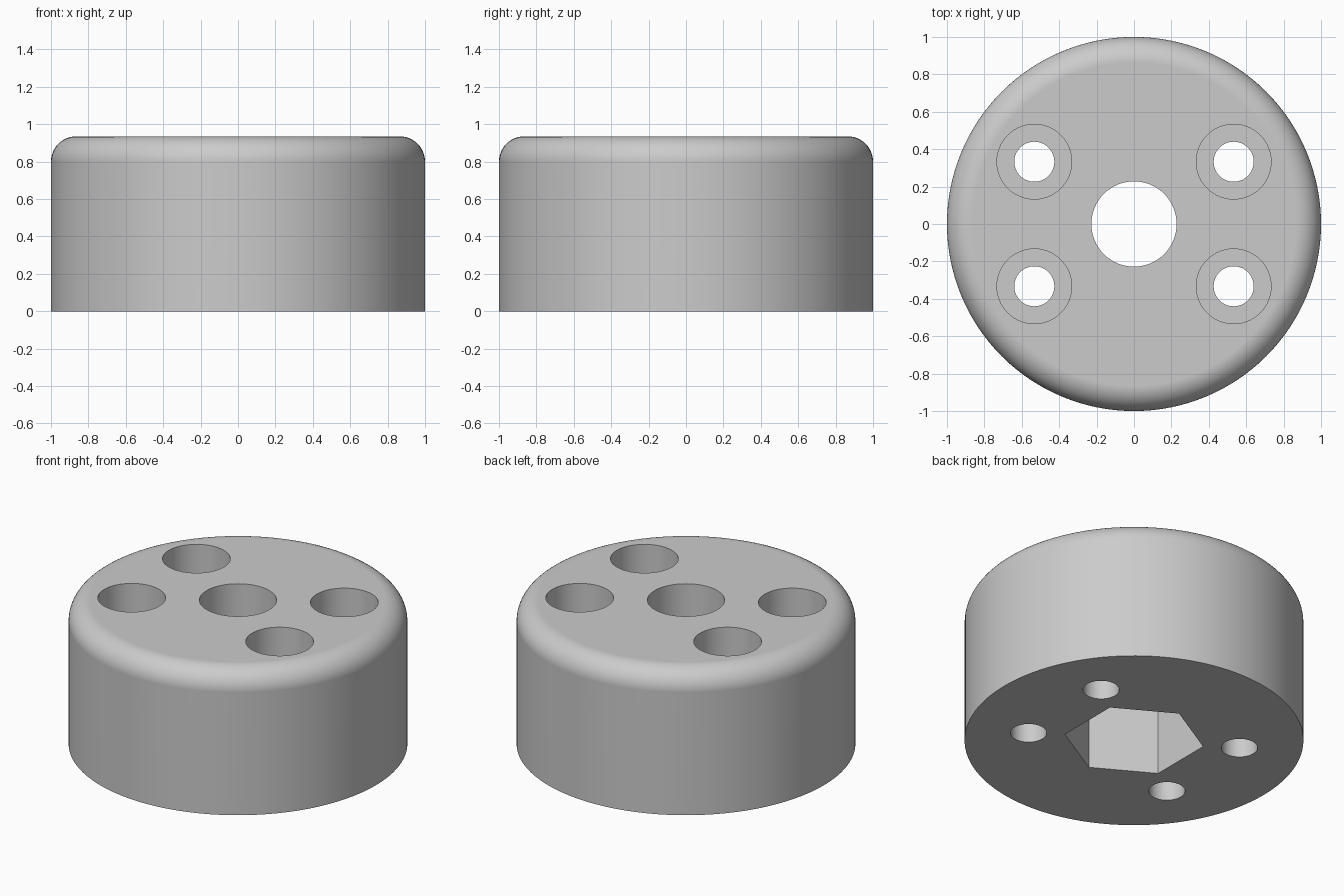
import bpy, bmesh
from math import sin, cos, pi, radians

if "Cube" in bpy.data.objects:
    bpy.data.objects.remove(bpy.data.objects["Cube"], do_unlink=True)

HEIGHT, FILLET = 0.935, 0.135

grey = bpy.data.materials.new("plain grey")
grey.use_nodes = True
grey.diffuse_color = (0.6, 0.6, 0.6, 1)
grey.node_tree.nodes["Principled BSDF"].inputs["Base Color"].default_value = (0.6, 0.6, 0.6, 1)


def prism(name, radius, bottom, top, sides, x=0, y=0, turn=0):
    """Upright prism or cylinder between two heights."""
    bpy.ops.mesh.primitive_cylinder_add(vertices=sides, radius=radius, depth=top - bottom,
                                        location=(x, y, (top + bottom) / 2),
                                        rotation=(0, 0, turn))
    ob = bpy.context.object
    ob.name = name
    return ob


def cut(body, cutter):
    """Subtract the cutter from the body and discard it."""
    mod = body.modifiers.new("cut", 'BOOLEAN')
    mod.operation, mod.solver, mod.object = 'DIFFERENCE', 'EXACT', cutter
    bpy.context.view_layer.objects.active = body
    bpy.ops.object.modifier_apply(modifier=mod.name)
    bpy.data.objects.remove(cutter, do_unlink=True)


# Round body with a filleted top rim, built as stacked rings
bm = bmesh.new()
SIDES, STEPS = 128, 12
profile = [(1, 0)]
for i in range(STEPS + 1):
    a = pi / 2 * i / STEPS
    profile.append((1 - FILLET + FILLET * cos(a), HEIGHT - FILLET + FILLET * sin(a)))
rings = [[bm.verts.new((r * cos(2 * pi * k / SIDES), r * sin(2 * pi * k / SIDES), z))
          for k in range(SIDES)] for r, z in profile]
for low, high in zip(rings, rings[1:]):
    for k in range(SIDES):
        n = (k + 1) % SIDES
        bm.faces.new((low[k], low[n], high[n], high[k]))
bm.faces.new(rings[0][::-1])
bm.faces.new(rings[-1])
mesh = bpy.data.meshes.new("round_foot")
bm.to_mesh(mesh)
bm.free()
foot = bpy.data.objects.new("round_foot", mesh)
bpy.context.collection.objects.link(foot)
mesh.materials.append(grey)

# Central bore and the hexagonal pocket beneath it
cut(foot, prism("bore_cutter", 0.228, -0.1, 1.1, 64))
cut(foot, prism("hex_cutter", 0.414, -0.1, 0.6, 6, turn=radians(60)))

# Four screw holes, widened from the top for the screw heads
for sx in (-1, 1):
    for sy in (-1, 1):
        x, y = sx * 0.533, sy * 0.333
        cut(foot, prism("screw_cutter", 0.107, -0.1, 1.1, 48, x, y))
        cut(foot, prism("head_cutter", 0.2, 0.45, 1.1, 64, x, y))

# Smooth curved walls, crisp rims
bpy.ops.object.select_all(action='DESELECT')
foot.select_set(True)
bpy.context.view_layer.objects.active = foot
bpy.ops.object.shade_smooth_by_angle(angle=radians(30))
weighted = foot.modifiers.new("even shading", 'WEIGHTED_NORMAL')
weighted.keep_sharp = True
